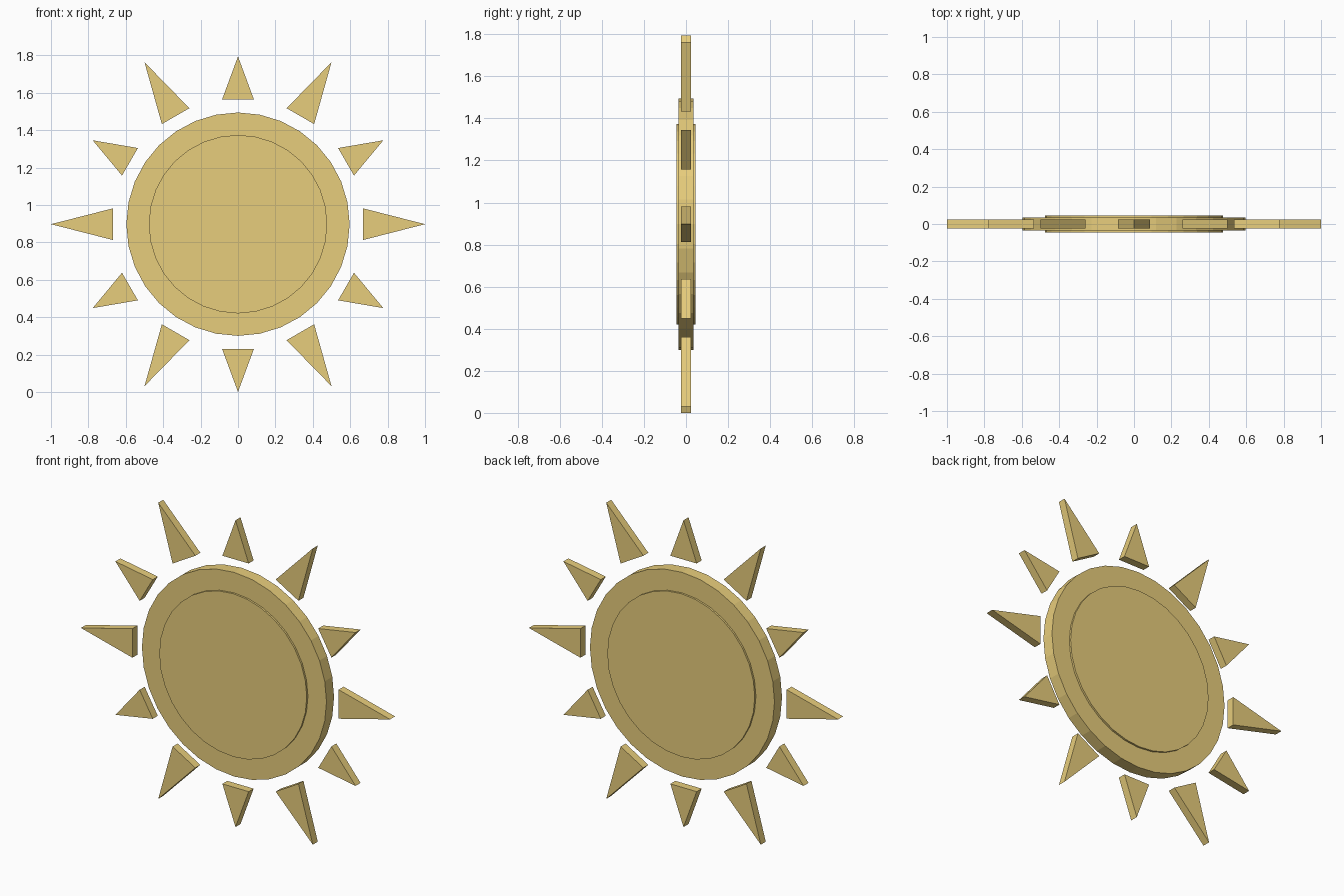
import bpy
from math import cos, sin, pi

cube = bpy.data.objects.get("Cube")
if cube:
    bpy.data.objects.remove(cube, do_unlink=True)

CENTRE_Z = 0.897
SIDES = 32

gold = bpy.data.materials.new("gold")
gold.use_nodes = True
gold.diffuse_color = (0.8, 0.61, 0.2, 1)
gold.node_tree.nodes["Principled BSDF"].inputs["Base Color"].default_value = gold.diffuse_color


def slab(name, outline, half_depth):
    """Extrude an outline in the upright plane to both sides of y = 0."""
    n = len(outline)
    verts = [(x, y, z) for y in (-half_depth, half_depth) for x, z in outline]
    faces = [tuple(range(n)), tuple(reversed(range(n, 2 * n)))]
    faces += [(i, i + n, (i + 1) % n + n, (i + 1) % n) for i in range(n)]
    mesh = bpy.data.meshes.new(name)
    mesh.from_pydata(verts, [], faces)
    mesh.materials.append(gold)
    obj = bpy.data.objects.new(name, mesh)
    obj.location.z = CENTRE_Z
    bpy.context.collection.objects.link(obj)
    return obj


def circle(radius):
    return [(radius * cos(2 * pi * i / SIDES), radius * sin(2 * pi * i / SIDES))
            for i in range(SIDES)]


# Round body with a thicker raised centre
slab("sun_disc", circle(0.597), 0.035)
slab("raised_centre", circle(0.477), 0.046)

# Twelve triangular rays, alternating long and short
for i in range(12):
    tip = 1.0 if i % 2 == 0 else 0.897
    base, half_width = 0.667, 0.085
    ray = slab(f"ray_{i + 1}", [(base, -half_width), (tip, 0), (base, half_width)], 0.023)
    ray.rotation_euler.y = -i * pi / 6
